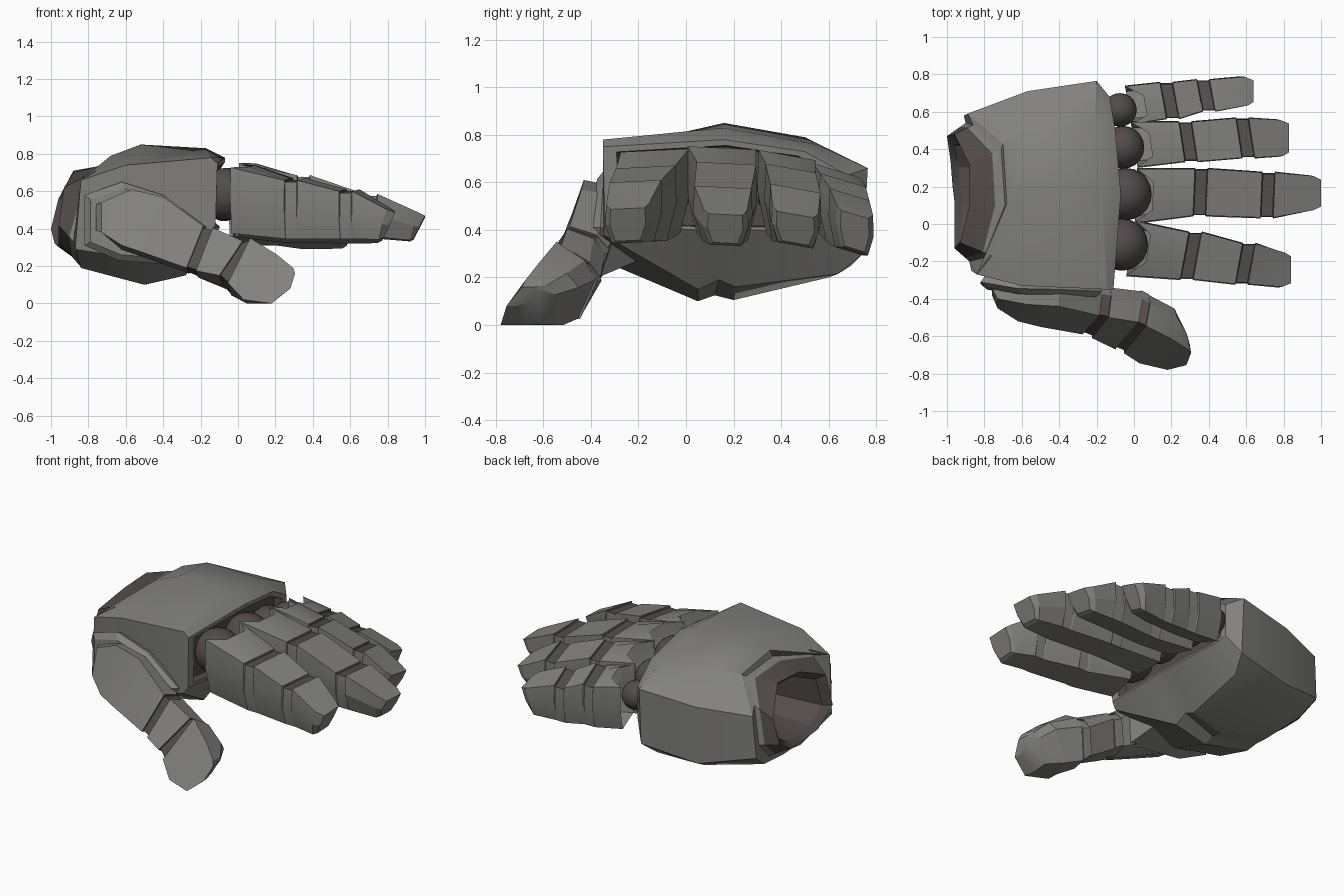
import bpy, bmesh, math
from mathutils import Vector

if "Cube" in bpy.data.objects:
    bpy.data.objects.remove(bpy.data.objects["Cube"])


def material(name, rgb):
    m = bpy.data.materials.new(name)
    m.diffuse_color = (*rgb, 1)
    m.use_nodes = True
    m.node_tree.nodes["Principled BSDF"].inputs["Base Color"].default_value = m.diffuse_color
    return m


GREY = material("armour grey", (0.222, 0.22, 0.207))
DARK = material("joint dark brown", (0.085, 0.073, 0.070))


def finish(name, bm, smooth=20):
    bmesh.ops.recalc_face_normals(bm, faces=bm.faces)
    me = bpy.data.meshes.new(name)
    bm.to_mesh(me)
    bm.free()
    me.materials.append(GREY)
    me.materials.append(DARK)
    for p in me.polygons:
        p.use_smooth = True
    me.set_sharp_from_angle(angle=math.radians(smooth))
    ob = bpy.data.objects.new(name, me)
    bpy.context.collection.objects.link(ob)
    return ob


def loft(name, rings, mats, cap_start=None, cap_end=None, smooth=20, dark_sides=None):
    """Skin closed rings; mats gives the slot of each span, dark_sides limits the dark faces."""
    bm = bmesh.new()
    vs = [[bm.verts.new(p) for p in r] for r in rings]
    n = len(rings[0])
    for a, b, m in zip(vs, vs[1:], mats):
        for i in range(n):
            j = (i + 1) % n
            f = bm.faces.new((a[i], a[j], b[j], b[i]))
            f.material_index = m if dark_sides is None or i in dark_sides else 0
    if cap_start is not None:
        bm.faces.new(vs[0]).material_index = cap_start
    if cap_end is not None:
        bm.faces.new(vs[-1]).material_index = cap_end
    return finish(name, bm, smooth)


def scaled(ring, s, dx=0.0):
    c = sum((Vector(p) for p in ring), Vector()) / len(ring)
    return [(p[0] + dx, c.y + (p[1] - c.y) * s, c.z + (p[2] - c.z) * s) for p in ring]


def between(a, b, t):
    return [tuple(Vector(p).lerp(Vector(q), t)) for p, q in zip(a, b)]


# Hand shell: hollow dark wrist opening, grey collar, widest body, knuckle edge, front lip
opening = [(-.93, -.10, .62), (-.88, .10, .70), (-.88, .32, .71), (-.96, .48, .56), (-1, .47, .4),
           (-.98, .33, .32), (-.97, .2, .31), (-.96, .12, .31), (-.96, .02, .32), (-.96, -.13, .42)]
collar = [(-.76, -.17, .71), (-.69, .10, .75), (-.71, .40, .74), (-.86, .53, .64), (-.9, .54, .4),
          (-.89, .42, .28), (-.86, .2, .23), (-.86, .12, .23), (-.86, .03, .23), (-.88, -.20, .33)]
wrist_edge = [(-.84, -.27, .66), (-.68, .11, .79), (-.70, .43, .76), (-.89, .59, .6), (-.91, .58, .33),
              (-.88, .46, .24), (-.84, .2, .195), (-.84, .12, .2), (-.84, .03, .19), (-.87, -.25, .29)]
body = [(-.6, -.33, .74), (-.52, .16, .85), (-.57, .5, .79), (-.57, .71, .62), (-.57, .695, .25),
        (-.55, .6, .2), (-.5, .2, .105), (-.5, .12, .125), (-.5, .05, .1), (-.55, -.28, .24)]
edge = [(-.145, -.35, .78), (-.17, .16, .83), (-.21, .55, .76), (-.2, .765, .66), (-.2, .745, .30),
        (-.24, .64, .215), (-.28, .21, .16), (-.28, .14, .19), (-.28, .05, .15), (-.15, -.35, .38)]
lip = [(-.11, -.35, .75), (-.07, .16, .78), (-.1, .5, .73), (-.13, .68, .63), (-.13, .68, .42),
       (-.12, .6, .4), (-.1, .2, .4), (-.1, .12, .4), (-.1, .05, .4), (-.12, -.34, .42)]
loft("palm",
     [scaled(opening, .62, .5), scaled(opening, .84, .04), opening, between(opening, collar, .72),
      collar, wrist_edge, body, edge, lip, scaled(lip, .90), scaled(lip, .88, -.05)],
     [1, 1, 1, 0, 0, 0, 0, 0, 0, 1], cap_start=1, cap_end=1, smooth=25)


# Fingers: armour segments with thin dark bands across the back
def section(x, lo, hi, top, bot, inset=0.0, slant=0.0, shear=0.0, cup=0.0, roll=0.0):
    c, w, h = (lo + hi) / 2, (hi - lo) / 2, top - bot
    pts = [(-.96, 1), (-.5, 1), (.5, 1), (.96, 1), (1, .5), (.70, 0), (-.70, 0), (-1, .5)]
    out = []
    for i, (k, t) in enumerate(pts):
        dx = slant * (t - .5) + shear * k * w + (cup if i in (1, 2) else 0)
        s = inset if t > 0 else 0
        out.append((x + dx, c + k * (w - s * .7), bot + h * t - (s if t == 1 else 0) + roll * k * w))
    return out


def finger(name, shear, roll, root, b1, b2, tip):
    """Each station is x, y low, y high, z top, z bottom; bands are 0.07 long."""
    k = dict(shear=shear, roll=roll)
    rings, mats = [section(*root, cup=.09, **k)], [0]
    for st in (b1, b2):
        x, rest = st[0], st[1:]
        rings += [section(x, *rest, **k), section(x + .005, *rest, inset=.01, **k),
                  section(x + .065, *rest, inset=.01, **k), section(x + .07, *rest, **k)]
        mats += [1, 1, 1, 0]
    x, lo, hi, top, bot = tip
    rings += [section(x - .06, lo, hi, top + .02, bot, slant=.04, shear=shear * .5, roll=roll),
              section(x - .03, lo + .02, hi - .02, top, bot + .01, slant=.06, roll=roll)]
    mats.append(0)
    loft(name, rings, mats, cap_end=0, dark_sides=(0, 1, 2))


finger("index_finger", .18, .05, (-.015, -.28, .02, .735, .38), (.27, -.30, -.04, .665, .35),
       (.56, -.325, -.10, .605, .35), (.84, -.34, -.15, .49, .345))
finger("middle_finger", .04, -.05, (.01, .0, .30, .745, .38), (.32, .04, .30, .68, .36),
       (.68, .03, .28, .58, .35), (1.0, .07, .26, .465, .335))
finger("ring_finger", -.15, -.18, (0, .30, .55, .715, .37), (.255, .33, .55, .66, .34),
       (.56, .35, .57, .575, .335), (.83, .36, .56, .465, .335))
finger("little_finger", -.18, -.3, (-.03, .53, .74, .65, .36), (.155, .56, .76, .61, .33),
       (.35, .60, .775, .55, .31), (.64, .63, .79, .465, .31))

# Knuckle balls
balls = [(-.065, -.11, .585, .14), (-.045, .16, .585, .14), (-.06, .41, .56, .115), (-.075, .61, .53, .09)]
for i, (x, y, z, r) in enumerate(balls):
    bm = bmesh.new()
    bmesh.ops.create_uvsphere(bm, u_segments=20, v_segments=12, radius=r)
    for v in bm.verts:
        v.co += Vector((x, y, z))
    for f in bm.faces:
        f.material_index = 1
    finish("knuckle_%d" % (i + 1), bm, 40)


# Thumb: outer plate edges (upper, lower) with an inward offset
def slab(up, low, off, inset=0.0):
    u, l, o = Vector(up), Vector(low), Vector(off)
    d = (u - l).normalized() * inset
    n = o.normalized() * inset
    u, l = u - d + n, l + d + n
    m = (u + l) / 2 + o * 1.1
    pts = [u, l, l + o * .6, m + (l - u) * .3 + o * .1, m + (u - l) * .35, u + o * .7]
    return [(p.x, p.y, max(p.z, 0)) for p in pts]


bands = [(((-.185, -.49, .415), (-.275, -.59, .19), (.02, .16, -.05)),
          ((-.135, -.50, .405), (-.225, -.61, .175), (.02, .16, -.06))),
         (((.025, -.525, .335), (-.10, -.67, .15), (.03, .17, -.10)),
          ((.065, -.545, .35), (-.055, -.69, .11), (.03, .17, -.11)))]
thumb = [slab((-.76, -.34, .53), (-.76, -.38, .39), (0, .12, 0)),
         slab((-.73, -.40, .54), (-.73, -.45, .38), (0, .16, 0)),
         slab((-.57, -.43, .61), (-.62, -.52, .31), (0, .2, -.04)),
         slab((-.40, -.44, .57), (-.50, -.55, .27), (0, .2, -.04))]
mats = [0, 0, 0, 0]
for a, b in bands:
    thumb += [slab(*a), slab(*a, inset=.01), slab(*b, inset=.01), slab(*b)]
    mats += [1, 1, 1, 0]
thumb += [slab((.21, -.62, .26), (.03, -.745, .02), (.03, .17, -.06)),
          slab((.295, -.675, .19), (.18, -.78, .0), (-.02, .13, -.03)),
          slab((.305, -.69, .16), (.28, -.755, .08), (-.01, .07, 0))]
mats += [0, 0]
loft("thumb", thumb, mats, cap_start=0, cap_end=0, dark_sides=(0, 1, 5))

# Bevelled rim that seats the thumb on the side of the palm
rim = [(-.82, .58), (-.62, .65), (-.40, .58), (-.17, .41), (-.27, .2), (-.64, .23), (-.82, .31)]
y_out = [-.31, -.345, -.35, -.36, -.37, -.35, -.32]
outer = [(x, y, z) for (x, z), y in zip(rim, y_out)]
inner = [(-.5 + (x + .5) * .9, y - .03, .42 + (z - .42) * .84) for x, y, z in outer]
back = [(-.5 + (x + .5) * .75, -.2, .44 + (z - .44) * .7) for x, z in rim]
loft("thumb_seat", [back, outer, inner], [0, 0], cap_start=0, cap_end=0)
